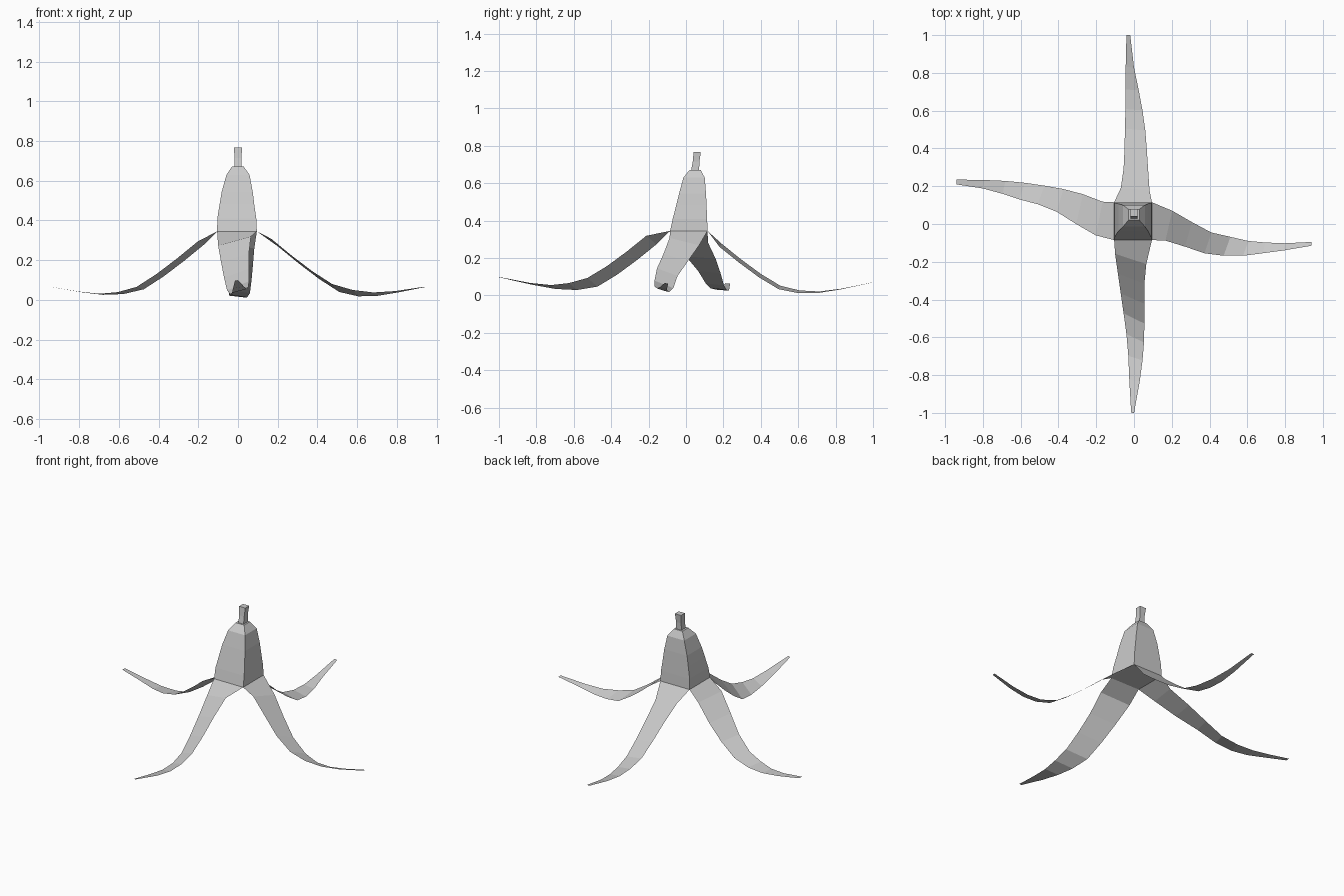
import bpy
from mathutils import Vector


def make(name, verts, faces):
    me = bpy.data.meshes.new(name)
    me.from_pydata(verts, [], faces)
    me.update()
    ob = bpy.data.objects.new(name, me)
    bpy.context.collection.objects.link(ob)
    return ob


def tower(name, rings):
    # loft of rectangular rings: z, x0, x1, y0, y1
    v, f = [], []
    for z, x0, x1, y0, y1 in rings:
        v += [(x0, y0, z), (x1, y0, z), (x1, y1, z), (x0, y1, z)]
    for r in range(len(rings) - 1):
        for i in range(4):
            a, b = r * 4 + i, r * 4 + (i + 1) % 4
            f.append((a, b, b + 4, a + 4))
    n = len(v)
    f += [(3, 2, 1, 0), (n - 4, n - 3, n - 2, n - 1)]
    return make(name, v, f)


# Unopened upper skin and stem
tower("upper_skin", [
    (.345, -.105, .095, -.085, .115),
    (.41, -.104, .092, -.071, .113),
    (.48, -.093, .082, -.053, .110),
    (.545, -.082, .074, -.037, .107),
    (.63, -.058, .058, -.014, .100),
    (.672, -.030, .028, .020, .078)])
tower("stem", [
    (.670, -.018, .018, .028, .070),
    (.715, -.017, .017, .036, .072),
    (.768, -.021, .021, .041, .079)])

# Shared drooping profile of the peel strips
OUT = [.1, .185, .29, .395, .5, .605, .71, .83, 1]
HEIGHT = [.345, .288, .203, .125, .06, .035, .03, .043, .07]
FADE = [0, 1, 1, 1, 1, .8, .45, .2, .05]


def peel(name, out, side, root, length, a, b, skew, lift, dz, tip):
    # a and b are the sideways positions of the two edges
    out, side = Vector(out), Vector(side)
    v, f = [], []
    for i, d in enumerate(OUT):
        d = root if i == 0 else d + (length - 1) * d ** 3
        z = HEIGHT[i] + (dz if i else 0) + tip * OUT[i] ** 3
        for s, w in ((1, a[i]), (-1, b[i])):
            p = out * (d + s * skew * FADE[i]) + side * w
            p.z = z + s * lift * FADE[i]
            v.append(p)
    for i in range(len(OUT) - 1):
        q = [2 * i, 2 * i + 1, 2 * i + 3, 2 * i + 2]
        if (v[q[1]] - v[q[0]]).cross(v[q[2]] - v[q[0]]).z < 0:
            q.reverse()
        f.append(q)
    return make(name, v, f)


X, Y = (1, 0, 0), (0, 1, 0)
peel("front_peel", (0, -1, 0), X, .085, 1,
     [.095, .065, .055, .055, .055, .053, .045, .03, 0],
     [-.105, -.1, -.085, -.07, -.055, -.04, -.03, -.025, -.015],
     .027, .023, .008, .02)
peel("back_peel", (0, 1, 0), X, .115, 1,
     [-.105, -.07, -.055, -.05, -.048, -.045, -.045, -.044, -.04],
     [.095, .082, .075, .068, .06, .045, .025, 0, -.02],
     .005, .009, -.02, .02)
peel("right_peel", (1, 0, 0), Y, .095, .94,
     [-.085, -.088, -.12, -.155, -.168, -.168, -.155, -.14, -.115],
     [.115, .07, .01, -.045, -.068, -.09, -.098, -.102, -.095],
     -.018, .02, 0, -.005)
peel("left_peel", (-1, 0, 0), Y, .105, .94,
     [-.085, -.06, 0, .065, .105, .13, .16, .188, .21],
     [.115, .118, .158, .185, .203, .218, .228, .233, .235],
     .018, .006, 0, -.005)
